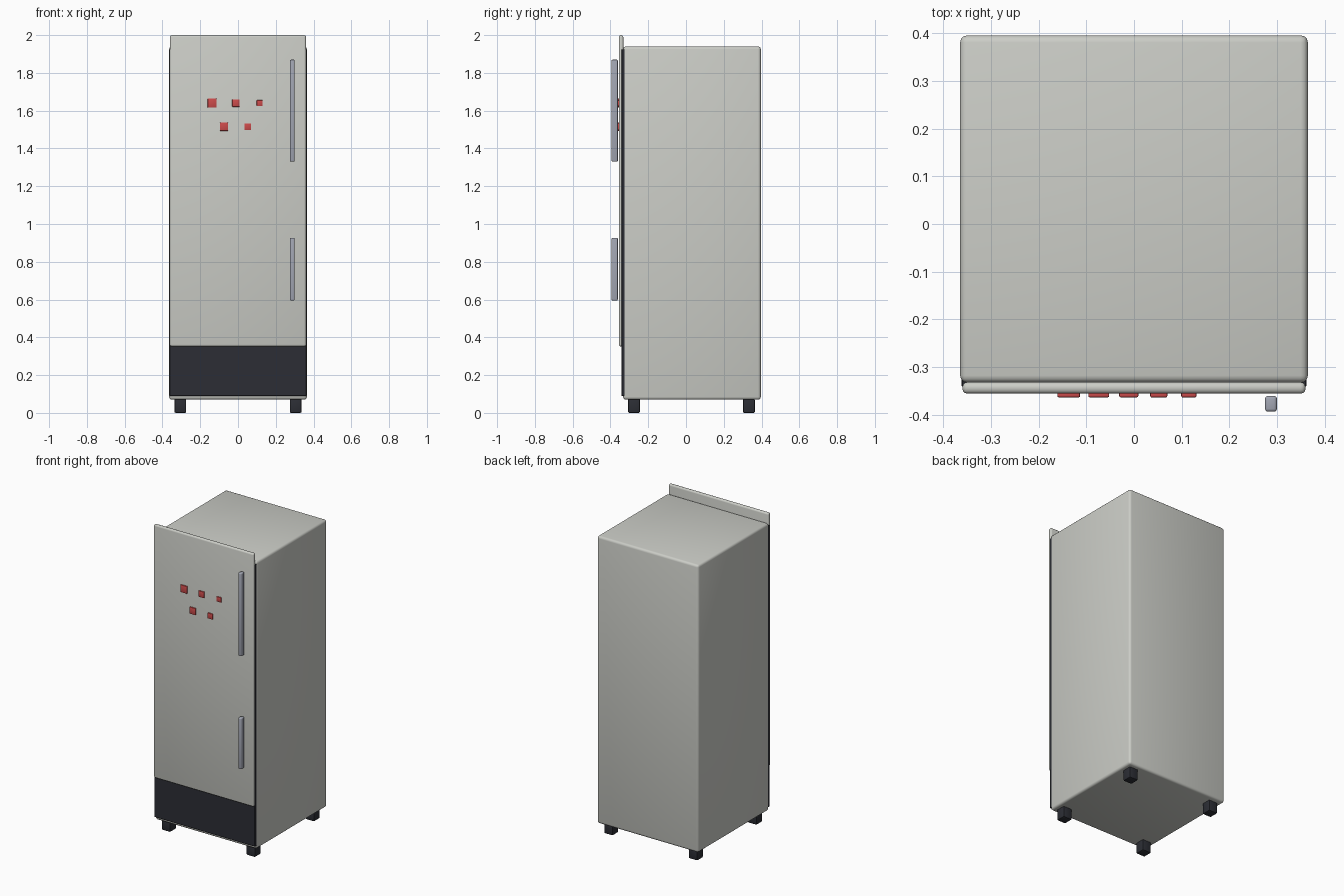
import bpy

if "Cube" in bpy.data.objects:
    bpy.data.objects.remove(bpy.data.objects["Cube"])


def material(name, rgb):
    m = bpy.data.materials.new(name)
    m.diffuse_color = (*rgb, 1)
    m.use_nodes = True
    m.node_tree.nodes["Principled BSDF"].inputs["Base Color"].default_value = m.diffuse_color
    return m


white = material("enamel", (0.60, 0.61, 0.57))
dark = material("dark_rubber", (0.025, 0.027, 0.035))
metal = material("brushed_metal", (0.36, 0.38, 0.45))
red = material("red_plastic", (0.60, 0.07, 0.07))


def box(name, x, y, z, mat, bevel, segments=3):
    """Bevelled box from (min, max) ranges along each axis."""
    spans = (x, y, z)
    bpy.ops.mesh.primitive_cube_add(size=1, location=[(a + b) / 2 for a, b in spans])
    ob = bpy.context.object
    ob.name = name
    ob.scale = [b - a for a, b in spans]
    bpy.ops.object.transform_apply(location=False, rotation=False, scale=True)
    mod = ob.modifiers.new("bevel", 'BEVEL')
    mod.width = bevel
    mod.segments = segments
    bpy.ops.object.modifier_apply(modifier=mod.name)
    bpy.ops.object.shade_smooth_by_angle()
    ob.data.materials.append(mat)
    return ob


# Cabinet, door seal / kick panel, and raised door
box("cabinet", (-0.365, 0.365), (-0.333, 0.396), (0.07, 1.94), white, 0.015)
box("door_seal", (-0.362, 0.362), (-0.342, -0.32), (0.09, 1.925), dark, 0.002, 1)
box("door", (-0.36, 0.36), (-0.356, -0.332), (0.352, 2.0), white, 0.01)

# Handles
for name, z in (("upper_handle", (1.33, 1.87)), ("lower_handle", (0.595, 0.927))):
    box(name, (0.275, 0.30), (-0.394, -0.361), z, metal, 0.006)

# Magnets, shrinking from left to right in two staggered rows
for i in range(5):
    x = -0.137 + 0.063 * i
    z = 1.515 if i % 2 else 1.64
    r = 0.024 - 0.002 * i
    box(f"magnet_{i + 1}", (x - r, x + r), (-0.364, -0.352), (z - r, z + r), red, 0.003, 2)

# Feet
for side, x in (("left", -0.305), ("right", 0.305)):
    for end, y in (("front", -0.275), ("back", 0.333)):
        box(f"{end}_{side}_foot", (x - 0.031, x + 0.031), (y - 0.031, y + 0.031),
            (0, 0.075), dark, 0.006, 2)
